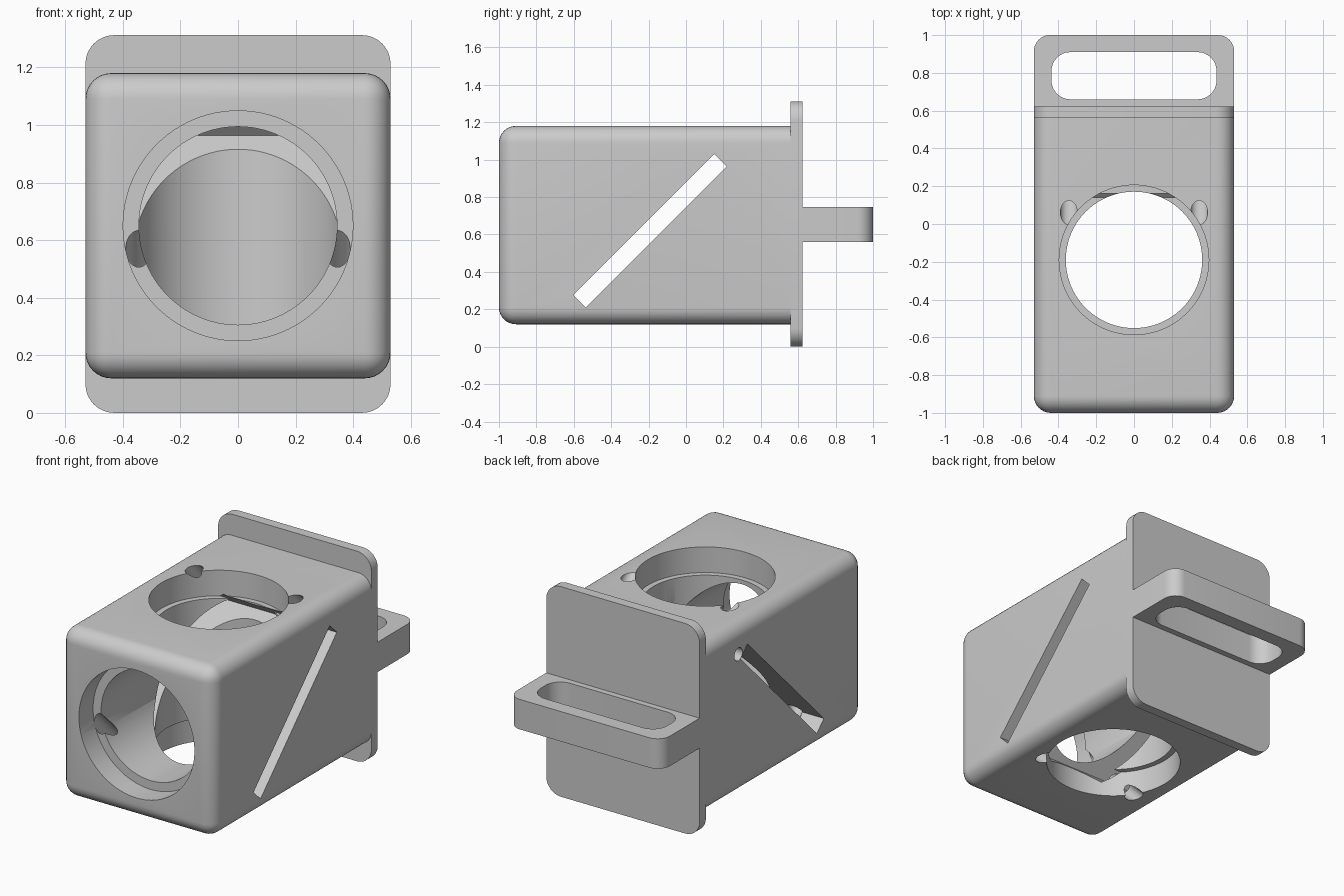
import bpy, bmesh, math
from mathutils import Matrix, Vector

if "Cube" in bpy.data.objects:
    bpy.data.objects.remove(bpy.data.objects["Cube"])

grey = bpy.data.materials.new("light grey")
grey.use_nodes = True
grey.diffuse_color = (0.6, 0.6, 0.6, 1)
grey.node_tree.nodes["Principled BSDF"].inputs["Base Color"].default_value = (0.6, 0.6, 0.6, 1)


def add(name, bm):
    mesh = bpy.data.meshes.new(name)
    bmesh.ops.recalc_face_normals(bm, faces=bm.faces)
    bm.to_mesh(mesh)
    bm.free()
    mesh.materials.append(grey)
    ob = bpy.data.objects.new(name, mesh)
    bpy.context.collection.objects.link(ob)
    return ob


def box(name, low, high, radius=0, rule=None, tilt=0):
    """Box between two corners; edges chosen by rule get rounded."""
    low, high = Vector(low), Vector(high)
    bm = bmesh.new()
    bmesh.ops.create_cube(bm, size=1)
    bmesh.ops.scale(bm, vec=high - low, verts=bm.verts)
    if radius:
        edges = [e for e in bm.edges if rule(*[v.co for v in e.verts])]
        bmesh.ops.bevel(bm, geom=edges, offset=radius, segments=8,
                        profile=0.5, affect='EDGES')
    bmesh.ops.transform(bm, verts=bm.verts, matrix=Matrix.Translation(
        (low + high) / 2) @ Matrix.Rotation(tilt, 4, 'X'))
    return add(name, bm)


def rod(name, start, end, radius, sides=96):
    """Cylinder between two points."""
    start, end = Vector(start), Vector(end)
    bm = bmesh.new()
    bmesh.ops.create_cone(bm, cap_ends=True, segments=sides, radius1=radius,
                          radius2=radius, depth=(end - start).length)
    turn = (end - start).to_track_quat('Z', 'Y').to_matrix().to_4x4()
    bmesh.ops.transform(bm, verts=bm.verts,
                        matrix=Matrix.Translation((start + end) / 2) @ turn)
    return add(name, bm)


def cut(ob, cutters):
    bpy.context.view_layer.objects.active = ob
    for c in cutters:
        mod = ob.modifiers.new("cut", 'BOOLEAN')
        mod.operation, mod.solver, mod.object = 'DIFFERENCE', 'EXACT', c
        bpy.ops.object.modifier_apply(modifier=mod.name)
        bpy.data.objects.remove(c)


# Housing, rounded everywhere except at the rear
housing = box("housing", (-0.53, -1, 0.12), (0.53, 0.56, 1.18), 0.09,
              lambda a, b: not (a.y > 0 and b.y > 0))
mid_y, mid_z = -0.19, 0.65
cutters = [
    # Vertical bore with a wider recess at each end
    rod("bore_down", (0, mid_y, 0), (0, mid_y, 1.3), 0.361),
    rod("recess_top", (0, mid_y, 1.02), (0, mid_y, 1.3), 0.396),
    rod("recess_bottom", (0, mid_y, 0), (0, mid_y, 0.28), 0.396),
    # Front bore with its recess
    rod("bore_front", (0, -1.1, mid_z), (0, mid_y, mid_z), 0.344),
    rod("recess_front", (0, -1.1, mid_z), (0, -0.86, mid_z), 0.399),
    # Diagonal slot for the plate
    box("slot", (-1, -0.725, 0.572), (1, 0.34, 0.668), tilt=math.radians(45)),
    # Small finger notch at the upper slot end
    rod("slot_notch", (-0.6, 0.24, 1.0), (-0.45, 0.24, 1.0), 0.04, 24),
]
# Slanted pin holes at both ends of the slot
for x in (-0.345, 0.345):
    cutters.append(rod("pin_hole_top", (x, -0.04, 1.28), (x, 0.36, 0.88), 0.045, 32))
    cutters.append(rod("pin_hole_low", (x, -0.9, 0.61), (x, -0.34, 0.05), 0.045, 32))
for c in cutters:
    if c.name == "slot":
        c.location.z = -0.0
cut(housing, cutters)

# Rear flange with rounded corners
flange = box("rear_flange", (-0.53, 0.56, 0), (0.53, 0.622, 1.312), 0.1,
             lambda a, b: abs(a.y - b.y) > 0.01)

# Handle tab with a rounded opening
handle = box("handle_tab", (-0.53, 0.622, 0.56), (0.53, 1, 0.747), 0.085,
             lambda a, b: abs(a.z - b.z) > 0.01 and a.y > 0)
cut(handle, [box("handle_opening", (-0.437, 0.66, 0.4), (0.437, 0.91, 0.9), 0.1,
                 lambda a, b: abs(a.z - b.z) > 0.01)])

for ob in (housing, flange, handle):
    bpy.ops.object.select_all(action='DESELECT')
    ob.select_set(True)
    bpy.context.view_layer.objects.active = ob
    bpy.ops.object.shade_smooth_by_angle(angle=math.radians(30))
